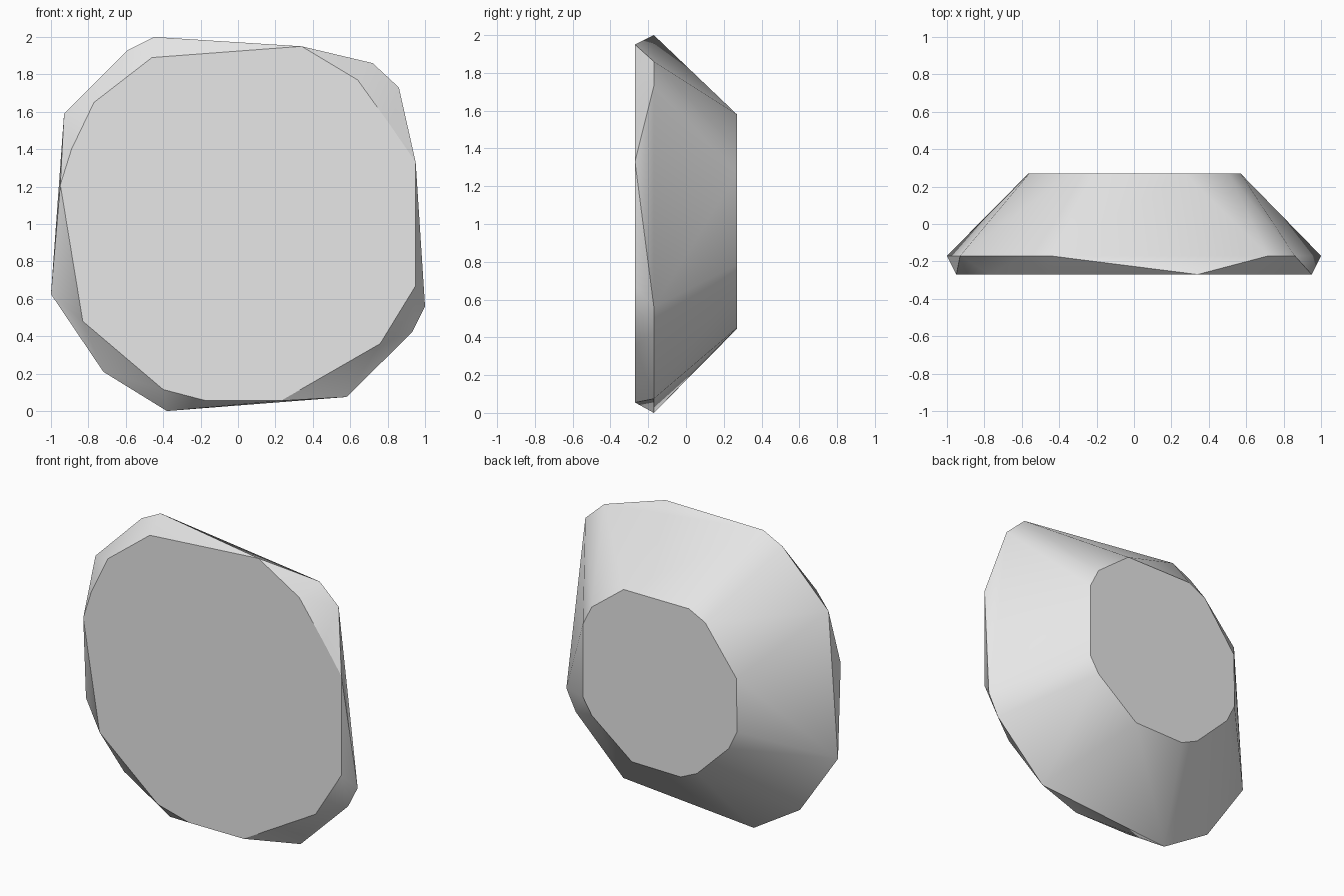
import bpy, bmesh, math

cube = bpy.data.objects.get("Cube")
if cube:
    bpy.data.objects.remove(cube, do_unlink=True)

# Outlines of the slab as (x, z), keyed by depth y
front_outline = [(-.46, 1.89), (.34, 1.95), (.64, 1.77), (.82, 1.52), (.95, 1.33),
                 (.95, .67), (.76, .36), (.23, .055), (-.17, .055), (-.4, .115),
                 (-.83, .48), (-.95, 1.21), (-.89, 1.4), (-.77, 1.65)]
rim_outline = [(-.45, 2), (.72, 1.86), (.86, 1.73), (1, .56), (.93, .42), (.58, .075),
               (-.38, 0), (-.72, .21), (-1, .625), (-.93, 1.59), (-.59, 1.93)]
back_outline = [(.27, 1.58), (-.21, 1.58), (-.33, 1.52), (-.56, 1.21), (-.565, .855),
                (-.505, .73), (-.27, .5), (-.15, .445), (.21, .45), (.505, .68),
                (.57, .785), (.57, 1.27), (.505, 1.4)]
half_depth = .27
rim_y = -.17

# Convex rock stretched over the three outlines
bm = bmesh.new()
for y, outline in ((-half_depth, front_outline), (rim_y, rim_outline), (half_depth, back_outline)):
    for x, z in outline:
        bm.verts.new((x, y, z))
hull = bmesh.ops.convex_hull(bm, input=bm.verts[:])
bmesh.ops.delete(bm, geom=[v for v in bm.verts if not v.link_faces], context='VERTS')
bmesh.ops.dissolve_limit(bm, angle_limit=math.radians(.5), verts=bm.verts[:], edges=bm.edges[:])
bmesh.ops.recalc_face_normals(bm, faces=bm.faces[:])


def is_cap(face):
    return abs(face.normal.y) > .999


# Flat caps with crisp borders, softly shaded sides
for face in bm.faces:
    face.smooth = not is_cap(face)
for edge in bm.edges:
    borders_cap = any(is_cap(f) for f in edge.link_faces)
    edge.smooth = not borders_cap and edge.calc_face_angle(0) < math.radians(30)

mesh = bpy.data.meshes.new("rock_slab")
bm.to_mesh(mesh)
bm.free()
rock = bpy.data.objects.new("rock_slab", mesh)
bpy.context.collection.objects.link(rock)

# Pale grey stone
stone = bpy.data.materials.new("pale_grey_stone")
stone.use_nodes = True
colour = (.8, .8, .8, 1)
stone.diffuse_color = colour
stone.node_tree.nodes["Principled BSDF"].inputs["Base Color"].default_value = colour
mesh.materials.append(stone)
